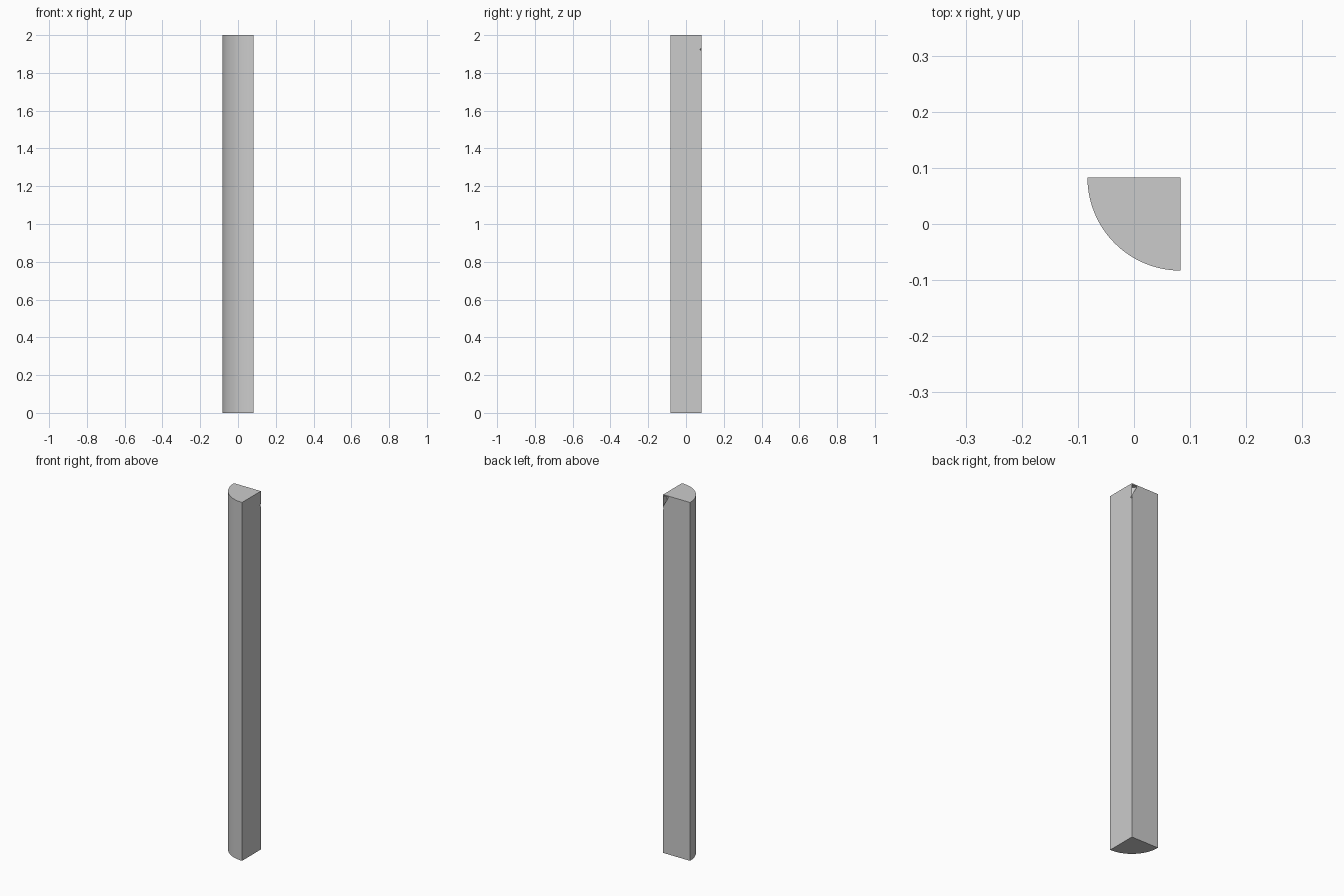
import bpy, bmesh
from math import pi, cos, sin

if "Cube" in bpy.data.objects:
    bpy.data.objects.remove(bpy.data.objects["Cube"])

R = 0.166          # quarter-round radius
C = R / 2          # axis position (inner corner) in x and y
STEPS = 24

# Profile (radius, height): outer wall, thin top cap, hook recess, small dip under its lip
profile = [(0, 0), (R, 0), (R, 2), (0, 2), (0, 1.994),
           (0.034, 1.994), (0.034, 1.937), (0, 1.934),
           (0.010, 1.924), (0, 1.914)]

bm = bmesh.new()
rings = []
for r, z in profile:
    if r == 0:
        rings.append([bm.verts.new((C, C, z))] * (STEPS + 1))
    else:
        rings.append([bm.verts.new((C + r * cos(a), C + r * sin(a), z))
                      for a in (pi + pi / 2 * i / STEPS for i in range(STEPS + 1))])

# Swept quarter-turn surfaces
for lower, upper in zip(rings, rings[1:]):
    if lower[0].co.xy == upper[0].co.xy and lower[0] is lower[1] and upper[0] is upper[1]:
        continue
    for i in range(STEPS):
        quad = [lower[i], lower[i + 1], upper[i + 1], upper[i]]
        bm.faces.new(list(dict.fromkeys(quad)))

# Two flat side walls following the profile
bm.faces.new([ring[0] for ring in rings])
bm.faces.new([ring[-1] for ring in reversed(rings)])
bmesh.ops.triangulate(bm, faces=[f for f in bm.faces if len(f.verts) > 4])
bmesh.ops.recalc_face_normals(bm, faces=bm.faces)

mesh = bpy.data.meshes.new("quarter_round_post")
bm.to_mesh(mesh)
bm.free()
post = bpy.data.objects.new("quarter_round_post", mesh)
bpy.context.collection.objects.link(post)
bpy.context.view_layer.objects.active = post
post.select_set(True)
bpy.ops.object.shade_smooth_by_angle()
